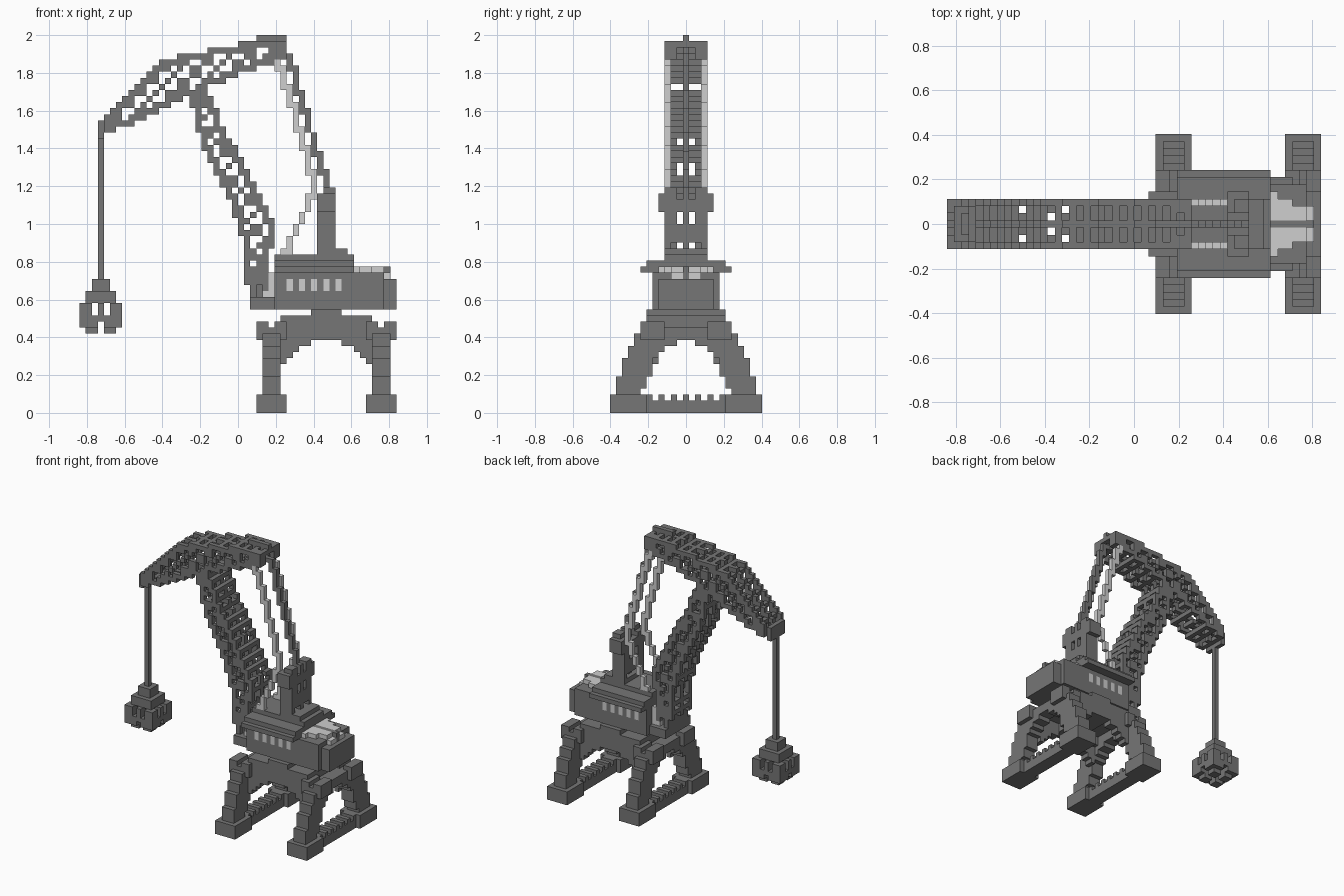
import bpy, bmesh
from mathutils import Vector

if "Cube" in bpy.data.objects:
    bpy.data.objects.remove(bpy.data.objects["Cube"], do_unlink=True)

V = 2 / 62  # edge length of one block


def make_material(name, grey):
    mat = bpy.data.materials.new(name)
    mat.use_nodes = True
    colour = (grey, grey, grey, 1)
    mat.diffuse_color = colour
    mat.node_tree.nodes["Principled BSDF"].inputs["Base Color"].default_value = colour
    return mat


DARK = make_material("dark_grey", 0.18)
LIGHT = make_material("light_grey", 0.62)


def interp(points, t):
    """Piecewise linear profile through (t, value) points."""
    if t <= points[0][0]:
        return points[0][1]
    for (a, u), (b, v) in zip(points, points[1:]):
        if t <= b:
            return u + (v - u) * (t - a) / (b - a)
    return points[-1][1]


def block(x0, x1, ny, z0, z1, y0=0):
    """Cells of a box, given in blocks and mirrored in y; y0 leaves the middle open."""
    return {(i, j, k) for i in range(x0, x1) for j in range(-ny, ny + 1)
            if abs(j) >= y0 for k in range(z0, z1)}


def strand(points, rows):
    """Stepped line through (x, z) points, repeated on the given y rows."""
    cells = set()
    for (xa, za), (xb, zb) in zip(points, points[1:]):
        for n in range(101):
            f = n / 100
            i, k = int((xa + (xb - xa) * f) // V), int((za + (zb - za) * f) // V)
            cells |= {(i, j, k) for j in rows}
    return cells


def truss(low, high, steps, holes, upright=False):
    """Four-sided stepped lattice between two profiles; holes maps step to open row."""
    cells = set()

    def add(s, j, t):
        cells.add((t, j, s) if upright else (s, j, t))

    for s in steps:
        edges = [[round(interp(p, (s + d) * V) / V) for d in (0, 1)] for p in (low, high)]
        for side, (t0, t1) in enumerate(edges):
            t0, t1 = t0 - side, t1 - side
            for t in range(min(t0, t1), max(t0, t1) + 1):   # chords
                for j in (-3, 0, 3):
                    add(s, j, t)
            if s % 2 == side:                               # rungs
                for j in range(-3, 4):
                    if abs(j) != holes.get(s):
                        add(s, j, t0)
        for t in range(edges[0][0], edges[1][0]):           # crossed braces
            if (s + t) % 4 == 0 or (s - t) % 3 == 0:
                add(s, -3, t)
                add(s, 3, t)
    return cells


AXES = [Vector(a) for a in ((1, 0, 0), (0, 1, 0), (0, 0, 1))]


def build(name, cells, mat):
    """Skin the cells with only their exposed faces."""
    bm = bmesh.new()
    for cell in cells:
        centre = Vector(cell) + Vector((0.5, 0, 0.5))
        for n in range(3):
            for sign in (-1, 1):
                step = AXES[n] * sign
                if tuple(int(c) for c in Vector(cell) + step) in cells:
                    continue
                u, v = AXES[(n + 1) % 3] * sign, AXES[(n + 2) % 3]
                ring = [-u - v, u - v, u + v, -u + v]
                bm.faces.new([bm.verts.new((centre + (step + r) / 2) * V) for r in ring])
    bmesh.ops.remove_doubles(bm, verts=bm.verts, dist=V / 100)
    mesh = bpy.data.meshes.new(name)
    bm.to_mesh(mesh)
    bm.free()
    mesh.materials.append(mat)
    obj = bpy.data.objects.new(name, mesh)
    bpy.context.collection.objects.link(obj)


# Portal legs: feet, toothed tie bars, A-frames and shoulder lugs
outer = [11, 11, 11, 10, 10, 10, 9, 9, 8, 8, 7]
opening = [8, 7, 7, 6, 6, 6, 5, 4, 2, 0, 0]
for name, x in (("front_portal_leg", 3), ("rear_portal_leg", 21)):
    leg = block(x, x + 5, 12, 0, 3, 7) | block(x + 1, x + 4, 6, 0, 2)
    leg |= {c for c in block(x + 1, x + 4, 6, 2, 3) if c[1] % 2 == 0}
    for n, (half, hole) in enumerate(zip(outer, opening)):
        leg |= block(x + 1, x + 4, half, n + 3, n + 4, hole)
    leg |= block(x, x + 2, 7, 12, 15, 4) | block(x + 3, x + 5, 7, 12, 15, 4)
    build(name, leg, DARK)

# Arched beams between the legs, deck and slewing pivot
beams = block(12, 17, 6, 12, 17)
for i in range(7, 22):
    rise = min(i - 7, 21 - i)
    beams |= block(i, i + 1, 6, 8 + min(rise, 3) + (rise > 4), 16, 5)
    beams |= block(i, i + 1, 6, 14, 16)
build("arched_beams_and_pivot", beams, DARK)

# Machine house with nose, narrowed rear and stepped roof
house = block(6, 24, 5, 17, 23) | block(24, 26, 4, 17, 22)
house |= block(2, 6, 4, 17, 19) | block(2, 5, 2, 19, 23)
house |= block(6, 19, 7, 23, 24) | block(6, 19, 6, 24, 25)
house |= block(6, 19, 3, 25, 26) | block(13, 18, 3, 26, 27)
house |= block(19, 25, 0, 22, 24)                       # rear ridge
windows = {(i, j, k) for i in range(8, 18, 2) for j in (-5, 5) for k in (20, 21)}
build("machine_house", house - windows, DARK)
build("side_windows", windows, LIGHT)
build("rear_skylights", block(19, 20, 4, 23, 24, 1) | block(20, 22, 3, 23, 24, 1)
      | block(22, 24, 2, 23, 24, 1) | block(24, 25, 2, 22, 23, 1), LIGHT)

# Mast: posts, cross bars and sheave heads
mast = block(13, 16, 3, 27, 36, 2) | block(13, 16, 3, 28, 31) | block(13, 16, 3, 33, 35)
mast |= block(13, 16, 4, 33, 36, 2) | block(14, 16, 3, 36, 37, 2)
mast |= block(14, 16, 0, 27, 37)
mast -= block(13, 16, 2, 27, 28, 1)
build("mast", mast, DARK)

# Luffing ropes running from the jib over the mast and down into the nose
ropes = strand([(0.21, 1.87), (0.3, 1.6), (0.41, 1.18), (0.25, 0.85)], [-3, 3])
rope_tails = strand([(0.18, 0.71), (0.17, 0.65), (0.14, 0.63)], [-3, 3])
build("luffing_ropes", ropes | rope_tails, LIGHT)
build("centre_stay", strand([(0.27, 1.9), (0.35, 1.6), (0.48, 1.19)], [0]), DARK)

# Main boom, pinned in the nose of the house
left = [(0.6, 0.08), (0.7, 0.04), (0.85, 0.05), (1.0, 0.0), (1.2, -0.07),
        (1.4, -0.18), (1.7, -0.26)]
right = [(0.6, 0.16), (0.75, 0.14), (0.9, 0.18), (1.0, 0.18), (1.2, 0.09),
         (1.35, 0.01), (1.5, -0.08), (1.7, -0.16)]
gaps = {s: 1 for s in (27, 31, 32, 39, 40, 44)}
boom = truss(left, right, range(19, 53), gaps, upright=True)
build("main_boom", boom - ropes - rope_tails - house, DARK)

# Jib with pointed tip and raised ridge at its tail
under = [(-0.74, 1.46), (-0.65, 1.5), (-0.4, 1.61), (-0.28, 1.67), (-0.2, 1.68),
         (-0.17, 1.73), (0.1, 1.83), (0.27, 1.88)]
over = [(-0.74, 1.55), (-0.68, 1.59), (-0.45, 1.81), (-0.38, 1.87),
        (-0.15, 1.92), (0.1, 1.97), (0.27, 1.97)]
jib = truss(under, over, range(-22, 8), {-16: 2, -12: 1, -10: 2})
jib |= block(-23, -22, 2, 45, 48) | block(3, 8, 0, 61, 62) | block(6, 8, 3, 58, 61, 2)
build("jib", jib - ropes, DARK)

# Hoist rope and grab
build("hoist_rope", block(-23, -22, 0, 22, 45), DARK)
mid = -23
grab = set()
for half, z0, z1 in ((1, 20, 22), (2, 18, 20), (3, 14, 18), (2, 13, 14)):
    grab |= block(mid - half, mid + half + 1, half, z0, z1)
grab = {(i, j, k) for i, j, k in grab
        if not (k in (16, 17) and (abs(i - mid) == 1 or abs(j) == 1))
        and not (k < 15 and (i == mid or j == 0))}
build("grab", grab, DARK)
